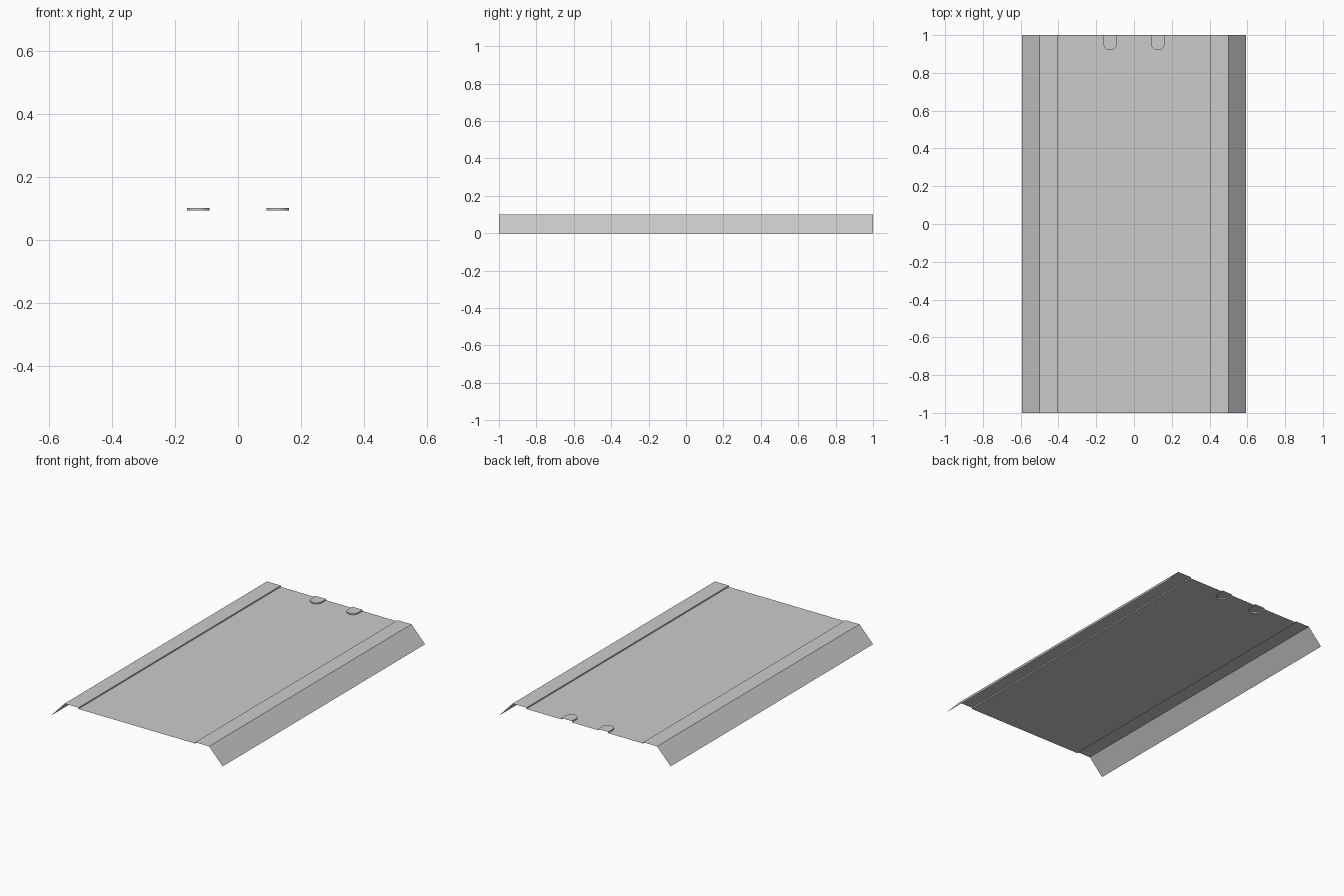
import bpy
from math import pi, cos, sin

if "Cube" in bpy.data.objects:
    bpy.data.objects.remove(bpy.data.objects["Cube"])

EDGE, FOLD, STEP = 0.594, 0.5, 0.404      # half widths of the sheet bends
TOP, PAN = 0.1, 0.092                     # rim height, recessed panel height
TAB_X, TAB_R, TAB_Y = 0.126, 0.036, 0.956  # embossed tab centre and radius


def add_mesh(name, verts, faces):
    mesh = bpy.data.meshes.new(name)
    mesh.from_pydata(verts, [], faces)
    mesh.update()
    obj = bpy.data.objects.new(name, mesh)
    bpy.context.collection.objects.link(obj)
    return obj


def add_strip(name, profile):
    """Sweep an x/z profile along the full length in y."""
    n = len(profile)
    verts = [(x, y, z) for y in (-1, 1) for x, z in profile]
    return add_mesh(name, verts, [(i, i + 1, n + i + 1, n + i) for i in range(n - 1)])


def tab_outline(cx, steps=12):
    """U shape open towards the back edge, from left to right."""
    arc = [(cx + TAB_R * cos(pi + pi * i / steps), TAB_Y + TAB_R * sin(pi + pi * i / steps))
           for i in range(steps + 1)]
    return [(cx - TAB_R, 1)] + arc + [(cx + TAB_R, 1)]


# Folded side rims, with the small step down to the panel
left = [(-EDGE, 0), (-FOLD, TOP), (-STEP, TOP), (-STEP, PAN)]
add_strip("left_rim", left)
add_strip("right_rim", [(-x, z) for x, z in reversed(left)])

# Recessed panel with the tab openings in its back edge
tabs = {"left_tab": tab_outline(-TAB_X), "right_tab": tab_outline(TAB_X)}
outline = [(-STEP, 1)] + tabs["left_tab"] + tabs["right_tab"] + [(STEP, 1), (STEP, -1), (-STEP, -1)]
outline.reverse()
add_mesh("panel", [(x, y, PAN) for x, y in outline], [list(range(len(outline)))])

# Raised hollow tabs, open at the back
for name, pts in tabs.items():
    n = len(pts)
    verts = [(x, y, z) for z in (PAN, TOP) for x, y in pts]
    walls = [(i, i + 1, n + i + 1, n + i) for i in range(n - 1)]
    add_mesh(name, verts, walls + [list(range(n, 2 * n))])
